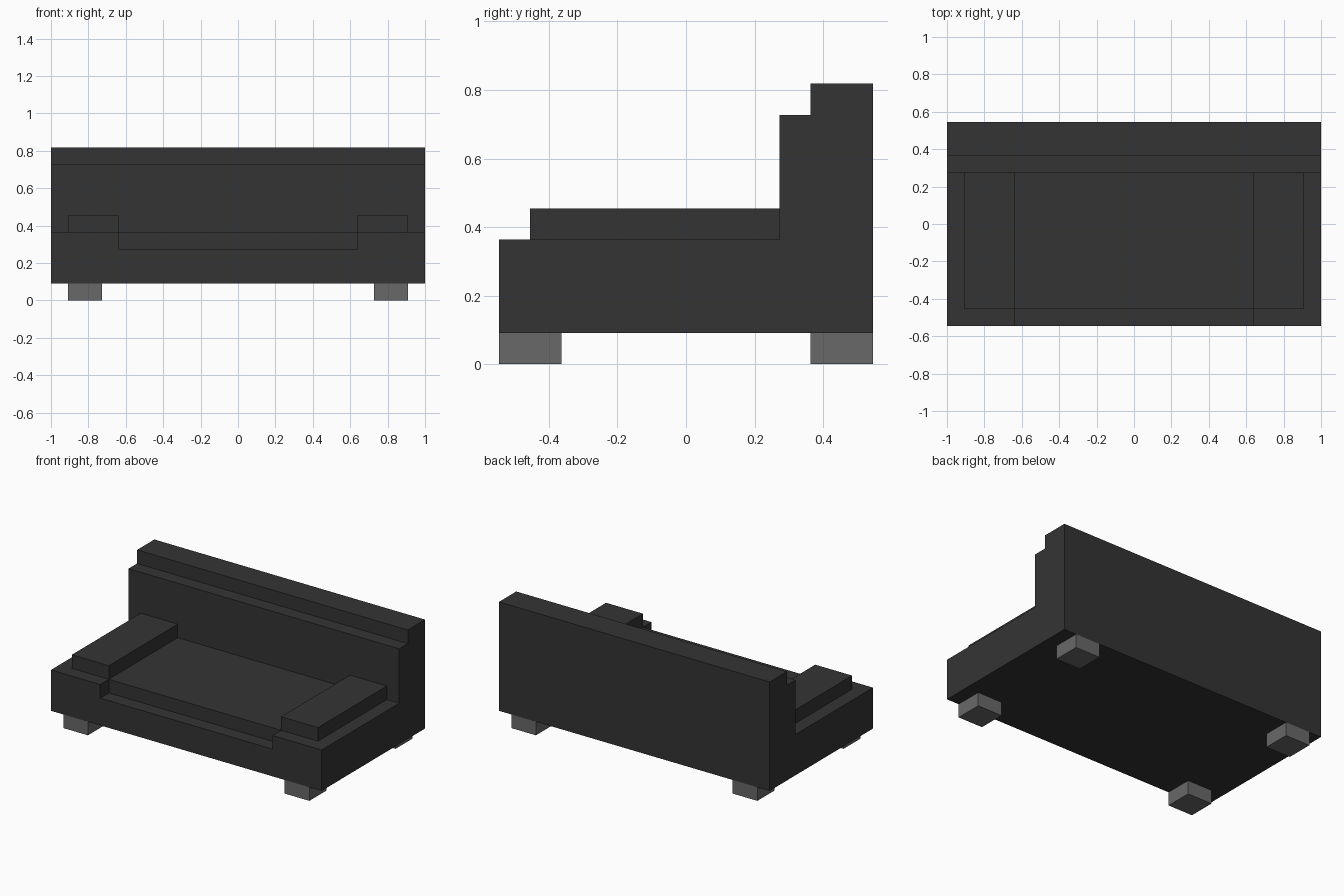
import bpy
import bmesh

cube = bpy.data.objects.get("Cube")
if cube:
    bpy.data.objects.remove(cube, do_unlink=True)

U = 1 / 11  # the whole sofa sits on this module


def material(name, value):
    mat = bpy.data.materials.new(name)
    mat.use_nodes = True
    colour = (value, value, value, 1)
    mat.diffuse_color = colour
    mat.node_tree.nodes["Principled BSDF"].inputs["Base Color"].default_value = colour
    return mat


def extrude_x(name, profile, x0, x1, mat):
    """Extrude a (y, z) profile, given in modules, from x0 to x1."""
    bm = bmesh.new()
    face = bm.faces.new([bm.verts.new((x0 * U, y * U, z * U)) for y, z in profile])
    new = bmesh.ops.extrude_face_region(bm, geom=[face])["geom"]
    verts = [g for g in new if isinstance(g, bmesh.types.BMVert)]
    bmesh.ops.translate(bm, verts=verts, vec=((x1 - x0) * U, 0, 0))
    bmesh.ops.recalc_face_normals(bm, faces=bm.faces)
    mesh = bpy.data.meshes.new(name)
    bm.to_mesh(mesh)
    bm.free()
    mesh.materials.append(mat)
    obj = bpy.data.objects.new(name, mesh)
    bpy.context.collection.objects.link(obj)
    return obj


def box(name, x, y, z, mat):
    profile = [(y[0], z[0]), (y[1], z[0]), (y[1], z[1]), (y[0], z[1])]
    return extrude_x(name, profile, x[0], x[1], mat)


fabric = material("charcoal fabric", 0.034)
leg_grey = material("grey leg", 0.138)

# Seat base and stepped backrest in one side profile
body = extrude_x("seat_and_backrest",
                 [(-6, 1), (6, 1), (6, 9), (4, 9), (4, 8), (3, 8), (3, 4), (-6, 4)],
                 -11, 11, fabric)

# Step cut into the front edge of the seat
cutter = box("front_step_cutter", (-7, 7), (-7, -5), (3, 5), fabric)
cutter.hide_render = True
cut = body.modifiers.new("front_step", "BOOLEAN")
cut.operation = "DIFFERENCE"
cut.solver = "EXACT"
cut.object = cutter
bpy.context.view_layer.objects.active = body
bpy.ops.object.modifier_apply(modifier=cut.name)
bpy.data.objects.remove(cutter, do_unlink=True)

# Armrests and legs on both sides
for side, s in (("left", 1), ("right", -1)):
    box(side + "_armrest", sorted((7 * s, 10 * s)), (-5, 3), (4, 5), fabric)
    for end, y in (("front", (-6, -4)), ("back", (4, 6))):
        box(f"{end}_{side}_leg", sorted((8 * s, 10 * s)), y, (0, 1), leg_grey)
